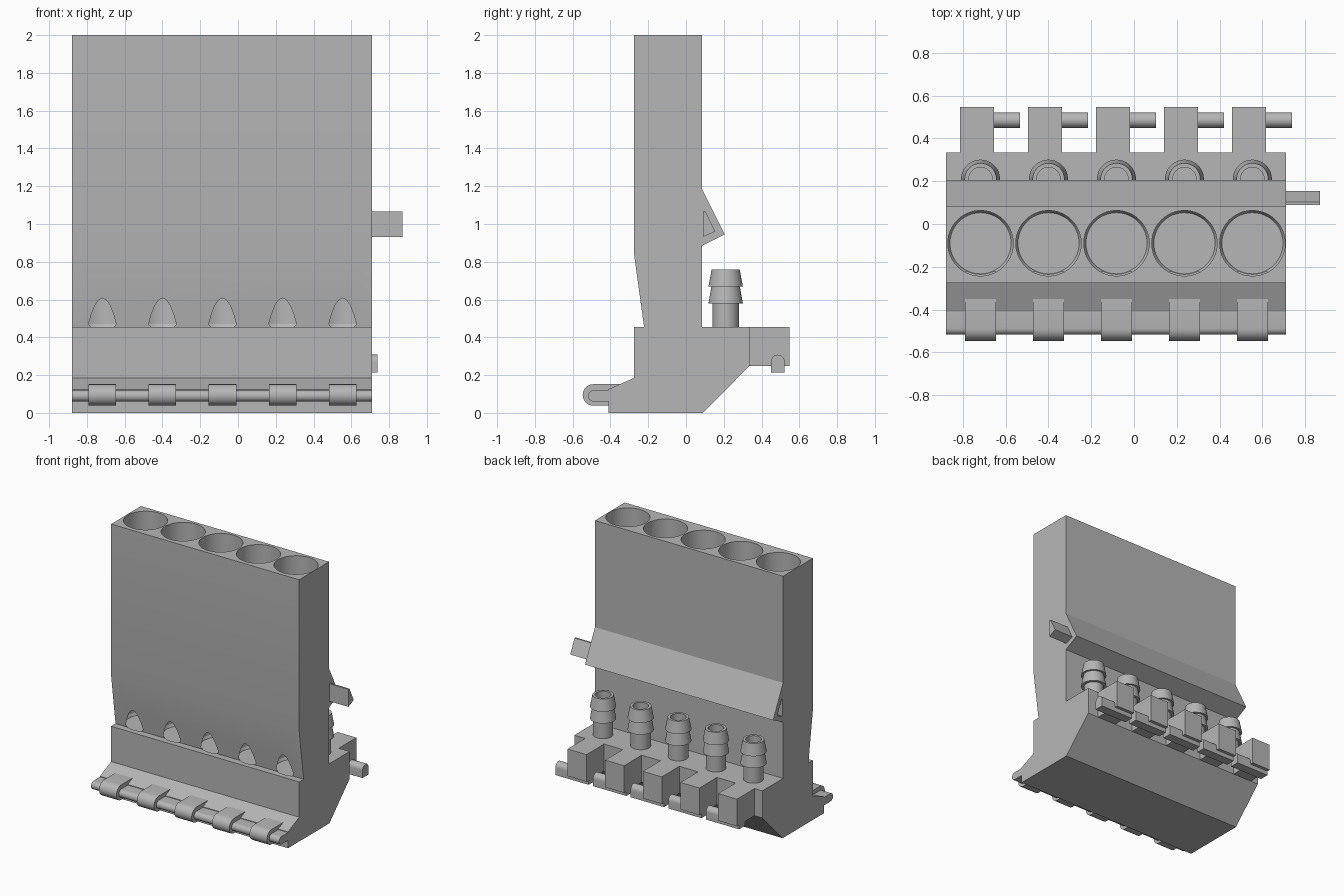
import bpy
import bmesh
from math import sin, cos, pi, radians

if "Cube" in bpy.data.objects:
    bpy.data.objects.remove(bpy.data.objects["Cube"], do_unlink=True)

grey = bpy.data.materials.new("plain_grey")
grey.use_nodes = True
colour = (0.47, 0.47, 0.47, 1)
grey.diffuse_color = colour
grey.node_tree.nodes["Principled BSDF"].inputs["Base Color"].default_value = colour

LEFT, RIGHT = 0.71, -0.88
CENTRES = [-0.718 + 0.318 * i for i in range(5)]


def finish(name, bm):
    bmesh.ops.remove_doubles(bm, verts=bm.verts, dist=0.0001)
    bmesh.ops.recalc_face_normals(bm, faces=bm.faces)
    mesh = bpy.data.meshes.new(name)
    bm.to_mesh(mesh)
    bm.free()
    obj = bpy.data.objects.new(name, mesh)
    bpy.context.collection.objects.link(obj)
    mesh.materials.append(grey)
    return obj


def smooth(obj):
    bpy.ops.object.select_all(action="DESELECT")
    obj.select_set(True)
    bpy.context.view_layer.objects.active = obj
    bpy.ops.object.shade_smooth_by_angle(angle=radians(25))


def prism(name, profile, x0, x1):
    """Extrude a (y, z) profile along x."""
    bm = bmesh.new()
    face = bm.faces.new([bm.verts.new((x0, y, z)) for y, z in profile])
    new = bmesh.ops.extrude_face_region(bm, geom=[face])["geom"]
    verts = [v for v in new if isinstance(v, bmesh.types.BMVert)]
    bmesh.ops.translate(bm, verts=verts, vec=(x1 - x0, 0, 0))
    return finish(name, bm)


def lathe(name, profile, x, y, steps=48):
    """Spin an (r, z) profile around a vertical axis."""
    bm = bmesh.new()
    verts = [bm.verts.new((x + r, y, z)) for r, z in profile]
    edges = [bm.edges.new(pair) for pair in zip(verts, verts[1:])]
    bmesh.ops.spin(bm, geom=verts + edges, cent=(x, y, 0), axis=(0, 0, 1),
                   angle=2 * pi, steps=steps)
    return finish(name, bm)


def arc(y, z, r, start, end, n=12):
    return [(y + r * cos(radians(start + (end - start) * i / n)),
             z + r * sin(radians(start + (end - start) * i / n)))
            for i in range(n + 1)]


def cut(obj, cutter):
    cutter.hide_render = True
    mod = obj.modifiers.new("cut", "BOOLEAN")
    mod.operation, mod.solver, mod.object = "DIFFERENCE", "EXACT", cutter
    bpy.context.view_layer.objects.active = obj
    bpy.ops.object.modifier_apply(modifier=mod.name)
    bpy.data.objects.remove(cutter, do_unlink=True)


# Main housing with foot, tapered waist and rear ridge
body = prism("housing", [
    (-0.41, 0), (0.09, 0), (0.335, 0.248), (0.335, 0.455), (0.085, 0.455),
    (0.085, 0.885), (0.205, 0.945), (0.085, 1.185), (0.085, 2), (-0.275, 2),
    (-0.275, 0.84), (-0.222, 0.455), (-0.275, 0.455), (-0.275, 0.185),
    (-0.41, 0.125)], RIGHT, LEFT)

# Round bores, which break through the sloping front waist
for x in CENTRES:
    cut(body, lathe("bore_cutter", [(0, 0.45), (0.143, 0.45), (0.153, 0.47),
                                    (0.153, 2.1), (0, 2.1)], x, -0.09))

# Triangular peg on one end, matching socket in the other
triangle = [(0.09, 0.932), (0.155, 0.96), (0.103, 1.066), (0.09, 1.066)]
cut(body, prism("socket_cutter", triangle, RIGHT - 0.05, RIGHT + 0.17))
smooth(body)
prism("side_peg", triangle, LEFT - 0.01, 0.87)

# Front hinge lip
smooth(prism("front_lip", [(-0.40, 0.06)] + arc(-0.488, 0.09, 0.03, 270, 90)
             + [(-0.40, 0.12)], RIGHT, LEFT))

for x in CENTRES:
    # Front hinge tab
    smooth(prism("front_tab",
                 [(-0.40, 0.038)] + arc(-0.49, 0.095, 0.057, 270, 90)
                 + [(-0.352, 0.152), (-0.352, 0.10), (-0.40, 0.10)],
                 x - 0.073, x + 0.073))
    # Hollow barbed nozzle
    smooth(lathe("barbed_nozzle", [
        (0, 0.45), (0.07, 0.45), (0.07, 0.58), (0.091, 0.58), (0.075, 0.67),
        (0.091, 0.67), (0.074, 0.76), (0.055, 0.76), (0.055, 0.5), (0, 0.5)],
        x, 0.21))
    # Rear block and the round-topped rod beneath it
    block_x = x - 0.016
    prism("rear_block", [(0.325, 0.248), (0.547, 0.248), (0.547, 0.455),
                         (0.325, 0.455)], block_x - 0.08, block_x + 0.08)
    smooth(prism("rear_rod", [(0.45, 0.215), (0.522, 0.215)]
                 + arc(0.486, 0.272, 0.036, 0, 180),
                 block_x - 0.08, block_x + 0.20))
